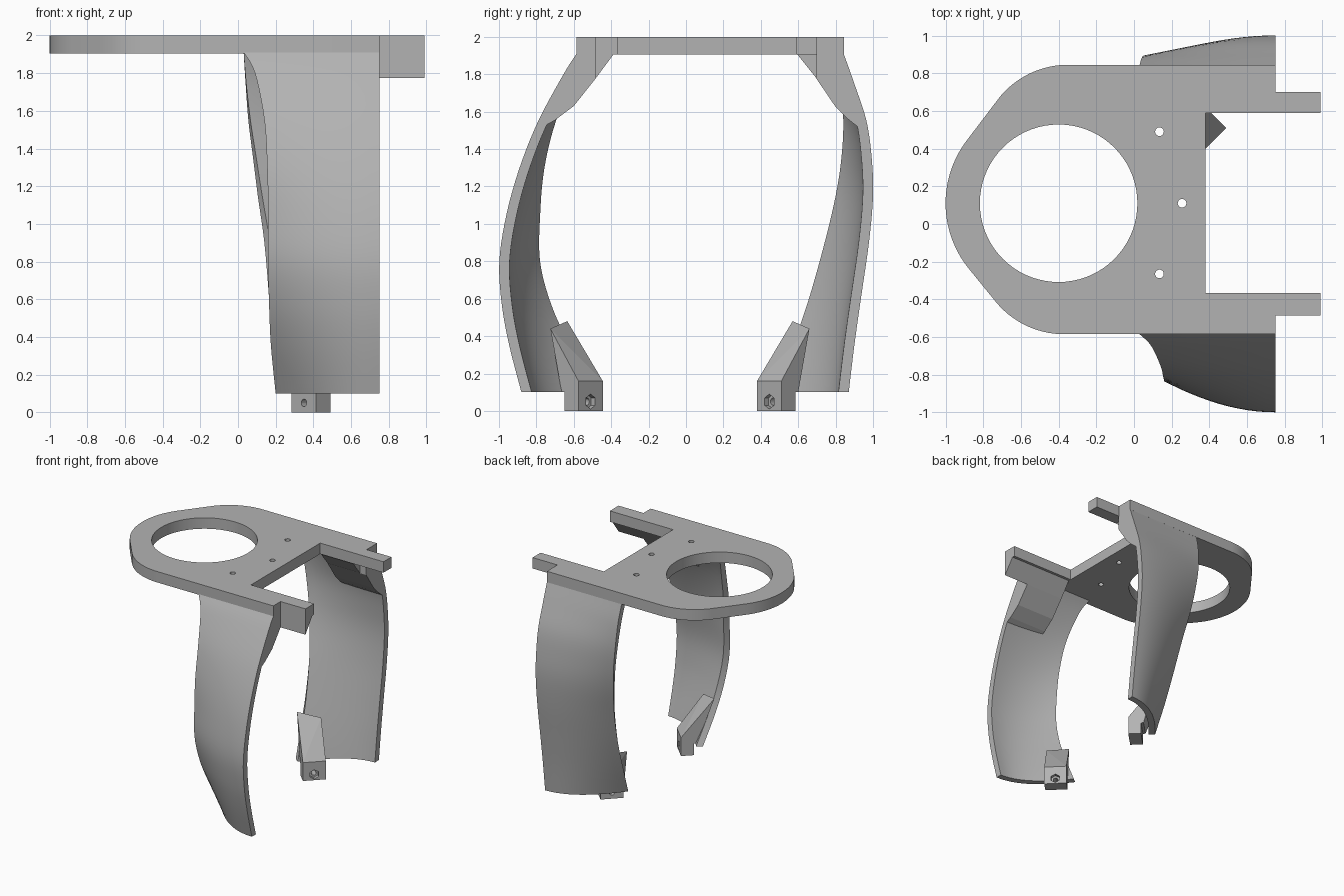
import bpy, bmesh, math
from mathutils import Vector, Matrix

cube = bpy.data.objects.get("Cube")
if cube:
    bpy.data.objects.remove(cube, do_unlink=True)

grey = bpy.data.materials.new("plain grey")
grey.use_nodes = True
COLOUR = (0.45, 0.45, 0.45, 1)
grey.diffuse_color = COLOUR
grey.node_tree.nodes["Principled BSDF"].inputs["Base Color"].default_value = COLOUR


def activate(ob):
    bpy.ops.object.select_all(action='DESELECT')
    ob.select_set(True)
    bpy.context.view_layer.objects.active = ob


def finish(name, bm):
    bmesh.ops.recalc_face_normals(bm, faces=bm.faces)
    me = bpy.data.meshes.new(name)
    bm.to_mesh(me)
    bm.free()
    ob = bpy.data.objects.new(name, me)
    bpy.context.collection.objects.link(ob)
    me.materials.append(grey)
    activate(ob)
    return ob


def arc(cx, cy, r, a0, a1, n):
    return [(cx + r * math.cos(math.radians(a0 + (a1 - a0) * i / n)),
             cy + r * math.sin(math.radians(a0 + (a1 - a0) * i / n))) for i in range(n + 1)]


def x_prism(name, profile, x0, x1):
    """Extrude a (y, z) profile along x."""
    bm = bmesh.new()
    face = bm.faces.new([bm.verts.new((x0, y, z)) for y, z in profile])
    new = bmesh.ops.extrude_face_region(bm, geom=[face])["geom"]
    bmesh.ops.translate(bm, vec=(x1 - x0, 0, 0),
                        verts=[v for v in new if isinstance(v, bmesh.types.BMVert)])
    return finish(name, bm)


def hull(name, points):
    bm = bmesh.new()
    bmesh.ops.convex_hull(bm, input=[bm.verts.new(p) for p in points])
    return finish(name, bm)


def smooth_row(table, u):
    """Catmull-Rom sample of a table of rows."""
    i = min(int(u), len(table) - 2)
    t = u - i
    a, b, c, d = (Vector(table[max(0, min(len(table) - 1, i + k))]) for k in (-1, 0, 1, 2))
    return b + (c - a) * t / 2 + (a - b * 2.5 + c * 2 - d / 2) * t * t \
        + (b * 1.5 - a / 2 - c * 1.5 + d / 2) * t ** 3


# Top plate with ring opening, screw holes and two arms
outline = (arc(-0.35, 0.375, 0.47, 90, 140, 14) + arc(-0.45, 0.11, 0.55, 142, 218, 24)
           + arc(-0.37, -0.115, 0.47, 220, 270, 14)
           + [(0.75, -0.585), (0.75, -0.485), (0.99, -0.485), (0.99, -0.365), (0.38, -0.365),
              (0.38, 0.59), (0.99, 0.59), (0.99, 0.7), (0.75, 0.7), (0.75, 0.845)])
loops = [outline, arc(-0.4, 0.11, 0.418, 0, 360, 72)[:-1]]
loops += [arc(x, y, 0.023, 0, 360, 20)[:-1] for x, y in ((0.135, 0.49), (0.255, 0.11), (0.135, -0.265))]
curve = bpy.data.curves.new("top_plate", 'CURVE')
curve.dimensions = '2D'
curve.fill_mode = 'BOTH'
curve.extrude = 0.0475
for loop in loops:
    spline = curve.splines.new('POLY')
    spline.points.add(len(loop) - 1)
    for p, (x, y) in zip(spline.points, loop):
        p.co = (x, y, 0, 1)
    spline.use_cyclic_u = True
curve.materials.append(grey)
plate = bpy.data.objects.new("top_plate", curve)
plate.location.z = 1.9525
bpy.context.collection.objects.link(plate)
activate(plate)
bpy.ops.object.convert(target='MESH')
bpy.ops.object.shade_smooth_by_angle(angle=math.radians(20))

# Curved legs: rows of height, inner x edge, outer reach, inward sweep
front_rows = [(1.91, 0.03, 0.585, 0), (1.8, 0.09, 0.655, 0.01), (1.55, 0.14, 0.79, 0.04),
              (1.3, 0.155, 0.89, 0.08), (1.05, 0.16, 0.96, 0.13), (0.8, 0.16, 0.998, 0.17),
              (0.57, 0.165, 0.985, 0.22), (0.35, 0.175, 0.945, 0.285), (0.1, 0.2, 0.88, 0.36)]
back_rows = [(1.91, 0.03, 0.843, 0), (1.75, 0.04, 0.9, 0.02), (1.55, 0.055, 0.965, 0.07),
             (1.35, 0.08, 0.993, 0.11), (1.15, 0.105, 1.0, 0.15), (0.9, 0.14, 0.978, 0.19),
             (0.6, 0.165, 0.935, 0.235), (0.35, 0.18, 0.9, 0.29), (0.1, 0.2, 0.87, 0.36)]


def leg(name, table, side, cols=12, rows=40, thick=0.055):
    bm = bmesh.new()
    rings = []
    for r in range(rows + 1):
        z, edge, reach, sweep = smooth_row(table, (len(table) - 1) * r / rows)
        outer, inner = [], []
        for c in range(cols + 1):
            t = c / cols
            x, y = 0.75 - (0.75 - edge) * t, reach - sweep * t * t
            n = Vector((2 * sweep * t / (0.75 - edge), -1)).normalized() * thick
            outer.append(bm.verts.new((x, side * y, z)))
            inner.append(bm.verts.new((x + n.x, side * (y + n.y), z)))
        rings.append(outer + inner[::-1])
    size = len(rings[0])
    for a, b in zip(rings, rings[1:]):
        for i in range(size):
            j = (i + 1) % size
            bm.faces.new((a[i], a[j], b[j], b[i]))
    for ring in (rings[0], rings[-1]):
        for c in range(cols):
            bm.faces.new((ring[c], ring[c + 1], ring[size - 2 - c], ring[size - 1 - c]))
    finish(name, bm)
    bpy.ops.object.shade_smooth_by_angle(angle=math.radians(35))


leg("front_leg", front_rows, -1)
leg("back_leg", back_rows, 1)

# Thickened braces between plate and legs, and the deep front arm
x_prism("front_brace", [(-0.57, 1.91), (-0.385, 1.91), (-0.485, 1.775), (-0.6, 1.63), (-0.7, 1.555),
                        (-0.78, 1.51), (-0.775, 1.55), (-0.68, 1.73)], 0.38, 0.75)
back_profile = [(0.82, 1.91), (0.695, 1.91), (0.695, 1.78), (0.8, 1.625), (0.86, 1.565),
                (0.93, 1.51), (0.93, 1.56), (0.87, 1.75)]
x_prism("back_brace", back_profile, 0.38, 0.75)
x_prism("back_brace_toe", [(0.7, 1.91), (0.592, 1.91), (0.7, 1.775)], 0.38, 0.69)
x_prism("front_arm_depth", [(-0.485, 1.91), (-0.385, 1.91), (-0.485, 1.775)], 0.75, 0.99)


# Angled screw blocks with sloping gussets at the feet
def foot(label, side, shift):
    def at(x, y, z):
        return (x, side * (y + shift), z)
    near = [(0.49, 0.51), (0.36, 0.38)]
    far = [(0.415, 0.585), (0.285, 0.455)]
    block = hull(label + "_foot_block", [at(x, y, z) for x, y in near + far for z in (0, 0.16)])
    hull(label + "_foot_gusset", [at(x, y, z) for x, y in near for z in (0.1, 0.16)]
         + [at(0.34, 0.66, 0.44), at(0.17, 0.57, 0.48), at(0.4, 0.6, 0.1), at(0.27, 0.47, 0.1)])
    axis = Vector((1, -side, 0)).normalized()
    face_mid = Vector(at(0.425, 0.445, 0.05))
    for sides, radius, depth in ((6, 0.04, 0.06), (16, 0.02, 0.4)):
        bm = bmesh.new()
        turn = Matrix.Translation(face_mid) @ axis.to_track_quat('Z', 'Y').to_matrix().to_4x4()
        bmesh.ops.create_cone(bm, cap_ends=True, segments=sides, radius1=radius,
                              radius2=radius, depth=depth, matrix=turn)
        cutter = finish("hole_cutter", bm)
        cutter.hide_render = True
        activate(block)
        mod = block.modifiers.new("hole", 'BOOLEAN')
        mod.operation = 'DIFFERENCE'
        mod.solver = 'EXACT'
        mod.object = cutter
        bpy.ops.object.modifier_apply(modifier=mod.name)
        bpy.data.objects.remove(cutter, do_unlink=True)


foot("front", -1, 0.065)
foot("back", 1, 0)
